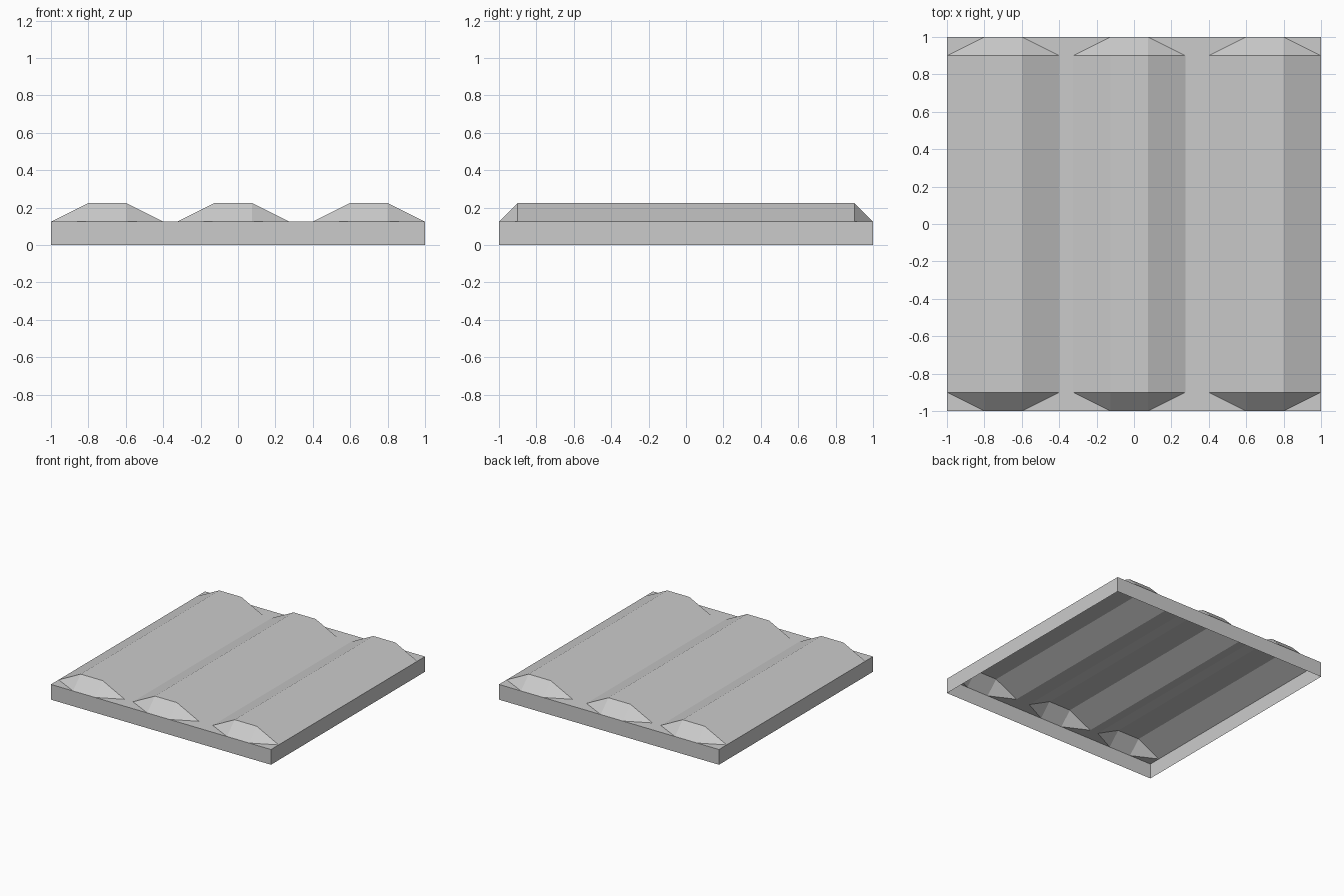
import bpy
import bmesh

cube = bpy.data.objects.get("Cube")
if cube:
    bpy.data.objects.remove(cube, do_unlink=True)

HALF = 1.0       # half width of the square panel
DECK = 0.125     # height of the side walls
CREST = 0.225    # height of the raised ribs
END = 0.9        # where the ribs start to slope down
SLOPE = 0.2      # width of each rib flank
RIB_HALF = 0.3   # half width of a rib at its foot
RIB_CENTRES = (-0.7, -0.025, 0.7)

grey = bpy.data.materials.new("light grey")
grey.use_nodes = True
colour = (0.6, 0.6, 0.6, 1.0)
grey.diffuse_color = colour
grey.node_tree.nodes["Principled BSDF"].inputs["Base Color"].default_value = colour


def finish(name, bm):
    mesh = bpy.data.meshes.new(name)
    bm.to_mesh(mesh)
    bm.free()
    mesh.materials.append(grey)
    obj = bpy.data.objects.new(name, mesh)
    bpy.context.collection.objects.link(obj)


def sheet(name, polygons):
    """Flat-faced open shell whose faces all look upward."""
    bm = bmesh.new()
    for points in polygons:
        face = bm.faces.new([bm.verts.new(p) for p in points])
        face.normal_update()
        if face.normal.z < 0:
            face.normal_flip()
    bmesh.ops.remove_doubles(bm, verts=bm.verts, dist=0.0001)
    finish(name, bm)


def rib(name, centre):
    foot_l, foot_r = centre - RIB_HALF, centre + RIB_HALF
    top_l, top_r = foot_l + SLOPE, foot_r - SLOPE
    profile = [(foot_l, DECK), (top_l, CREST), (top_r, CREST), (foot_r, DECK)]
    # Flanks and crest
    polygons = [
        [(a[0], -END, a[1]), (b[0], -END, b[1]), (b[0], END, b[1]), (a[0], END, a[1])]
        for a, b in zip(profile, profile[1:])
    ]
    for side in (-1, 1):
        inner, outer = side * END, side * HALF
        # Sloping end
        polygons.append([(top_l, inner, CREST), (top_r, inner, CREST),
                         (top_r, outer, DECK), (top_l, outer, DECK)])
        # Hip facet and the flat deck corner beside it
        for foot, top in ((foot_l, top_l), (foot_r, top_r)):
            polygons.append([(foot, inner, DECK), (top, inner, CREST), (top, outer, DECK)])
            polygons.append([(foot, inner, DECK), (top, outer, DECK), (foot, outer, DECK)])
    sheet(name, polygons)


# Raised ribs
for label, centre in zip(("right", "middle", "left"), RIB_CENTRES):
    rib(label + "_rib", centre)

# Flat strips between the ribs
for label, a, b in zip(("right", "left"), RIB_CENTRES, RIB_CENTRES[1:]):
    x0, x1 = a + RIB_HALF, b - RIB_HALF
    sheet(label + "_deck_strip", [[(x0, -HALF, DECK), (x1, -HALF, DECK),
                                   (x1, HALF, DECK), (x0, HALF, DECK)]])

# Thin side walls, open underneath
bm = bmesh.new()
bmesh.ops.create_cube(bm, size=1)
bmesh.ops.delete(bm, geom=[f for f in bm.faces if abs(f.normal.z) > 0.5], context='FACES_ONLY')
bmesh.ops.scale(bm, vec=(HALF * 2, HALF * 2, DECK), verts=bm.verts)
bmesh.ops.translate(bm, vec=(0, 0, DECK / 2), verts=bm.verts)
finish("side_walls", bm)
